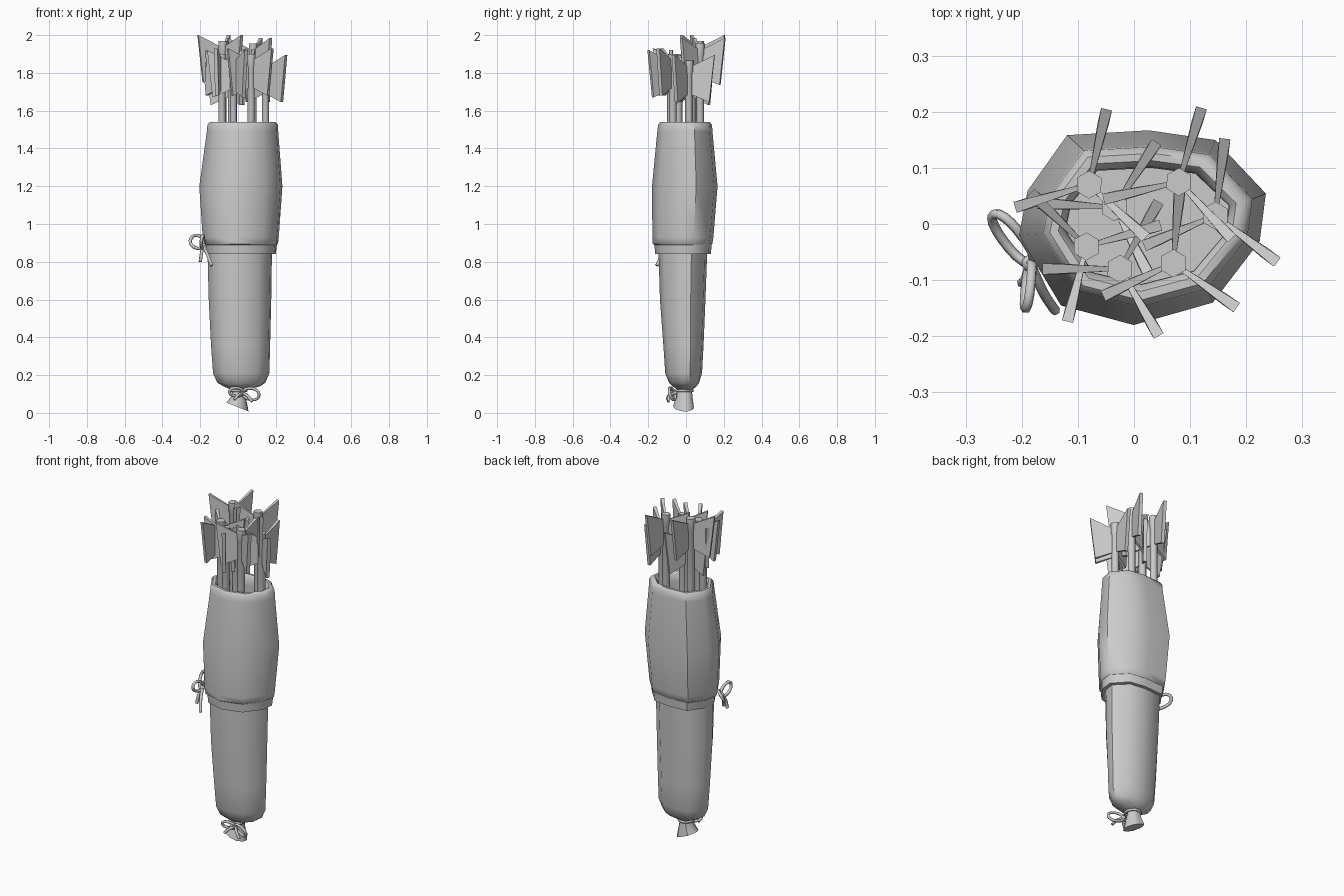
import bpy, bmesh, math
from mathutils import Vector

cube = bpy.data.objects.get("Cube")
if cube:
    bpy.data.objects.remove(cube, do_unlink=True)

grey = bpy.data.materials.new("plain_grey")
grey.use_nodes = True
grey.diffuse_color = (0.6, 0.6, 0.6, 1)
grey.node_tree.nodes["Principled BSDF"].inputs["Base Color"].default_value = grey.diffuse_color

# Irregular ten-sided cross-section, fitted to the box -1..1
OUTLINE = [(-.61, .95), (.05, 1), (.59, .9), (1, .35), (.95, -.14),
           (.57, -.77), (-.07, -1), (-.66, -.8), (-1, -.08), (-.93, .38)]


def finish(name, bm, smooth=True, angle=50):
    bmesh.ops.recalc_face_normals(bm, faces=bm.faces)
    mesh = bpy.data.meshes.new(name)
    bm.to_mesh(mesh)
    bm.free()
    mesh.materials.append(grey)
    if smooth:
        mesh.shade_smooth()
        mesh.set_sharp_from_angle(angle=math.radians(angle))
    obj = bpy.data.objects.new(name, mesh)
    bpy.context.collection.objects.link(obj)
    return obj


def bridge(bm, a, b):
    for i in range(len(a)):
        j = (i + 1) % len(a)
        bm.faces.new((a[i], a[j], b[j], b[i]))


def loft(name, rings, tilt=0):
    """Skin the outline through rings of (z, xmin, xmax, ymin, ymax)."""
    bm = bmesh.new()
    loops = []
    for z, x0, x1, y0, y1 in rings:
        loops.append([bm.verts.new(((x0 + x1) / 2 + u * (x1 - x0) / 2,
                                    (y0 + y1) / 2 + v * (y1 - y0) / 2, z))
                      for u, v in OUTLINE])
    for v in loops[0]:
        v.co.z -= tilt * v.co.x
    for a, b in zip(loops, loops[1:]):
        bridge(bm, a, b)
    bm.faces.new(loops[0])
    bm.faces.new(loops[-1])
    return finish(name, bm)


# Lower bag
loft("lower_bag", [
    (.12, -.03, .04, -.04, .03), (.14, -.075, .115, -.07, .055),
    (.16, -.11, .145, -.09, .07), (.21, -.132, .166, -.11, .085),
    (.36, -.143, .17, -.12, .093), (.6, -.155, .176, -.138, .103),
    (.87, -.162, .18, -.146, .113)])

# Gathered tail under the neck
loft("bag_tail", [
    (.03, -.062, .056, -.068, .042), (.08, -.04, .042, -.055, .035),
    (.13, -.025, .032, -.04, .03)], tilt=.4)

# Strap around the middle
loft("waist_band", [
    (.84, -.165, .2, -.163, .132), (.9, -.172, .207, -.168, .136)])

# Upper sleeve with rolled rim and hollow mouth
loft("upper_sleeve", [
    (.885, -.165, .2, -.16, .13), (.895, -.18, .212, -.176, .14),
    (.93, -.187, .216, -.178, .145), (1.2, -.205, .235, -.18, .167),
    (1.49, -.165, .213, -.152, .14), (1.525, -.162, .211, -.148, .138),
    (1.54, -.15, .197, -.136, .126), (1.54, -.135, .182, -.12, .113),
    (1.525, -.123, .17, -.108, .102), (1.48, -.122, .169, -.107, .1),
    (1.3, -.13, .175, -.115, .11)])


# Arrow shafts and their three wedge-shaped feathers
def arrow(x, y, top, turn):
    bm = bmesh.new()
    hexagon = [(math.cos(k * math.pi / 3 + .5), math.sin(k * math.pi / 3 + .5)) for k in range(6)]
    loops = [[bm.verts.new((x + r * c, y + r * s, z)) for c, s in hexagon]
             for r, z in ((.021, 1.25), (.021, top - .07), (.025, top - .06), (.025, top))]
    for a, b in zip(loops, loops[1:]):
        bridge(bm, a, b)
    bm.faces.new(loops[0])
    bm.faces.new(loops[-1])
    finish("arrow_shaft", bm, angle=65)

    bm = bmesh.new()
    for k in range(3):
        a = math.radians(turn + 120 * k)
        out, side = Vector((math.cos(a), math.sin(a), 0)), Vector((-math.sin(a), math.cos(a), 0))
        sides = []
        for sign in (-1, 1):
            sides.append([bm.verts.new(Vector((x, y, top + dz)) + out * r + side * sign * w)
                          for r, dz, w in ((.015, -.18, .004), (.11, -.22, .01),
                                           (.138, .03, .01), (.015, -.03, .004))])
        bridge(bm, *sides)
        for s in sides:
            bm.faces.new(s)
    finish("arrow_feathers", bm, smooth=False)


for spec in [(-.08, .07, 1.97, 77), (.08, .075, 1.955, 73), (.145, .015, 1.865, 83),
             (.07, -.07, 1.9, 85), (-.025, -.08, 1.89, 60), (-.085, -.04, 1.9, 16),
             (-.035, .03, 1.85, 57)]:
    arrow(*spec)


# Cord bows: two closed loops, two loose ends and a knot
def cord(name, points, closed, radius):
    curve = bpy.data.curves.new(name, "CURVE")
    curve.dimensions = "3D"
    curve.bevel_depth = radius
    curve.bevel_resolution = 1
    curve.resolution_u = 4
    curve.use_fill_caps = True
    spline = curve.splines.new("BEZIER")
    spline.bezier_points.add(len(points) - 1)
    for p, co in zip(spline.bezier_points, points):
        p.co = co
        p.handle_left_type = p.handle_right_type = "AUTO"
    spline.use_cyclic_u = closed
    curve.materials.append(grey)
    bpy.context.collection.objects.link(bpy.data.objects.new(name, curve))


def bow(name, knot, loops, ends, radius):
    knot = Vector(knot)
    for tip, width in loops:
        tip, width = Vector(tip), Vector(width)
        middle = knot.lerp(tip, .6)
        cord(name + "_loop", [knot, middle + width, tip, middle - width], True, radius)
    for end in ends:
        end = Vector(end)
        cord(name + "_end", [knot, knot.lerp(end, .5) + Vector((0, -.008, .008)), end], False, radius)
    bm = bmesh.new()
    bmesh.ops.create_icosphere(bm, subdivisions=2, radius=radius * 1.7)
    bmesh.ops.translate(bm, verts=bm.verts, vec=knot)
    finish(name + "_knot", bm)


bow("side_bow", (-.185, -.07, .885),
    [((-.248, .018, .925), (.012, .01, .03)), ((-.192, -.15, .925), (.004, 0, .03))],
    [(-.2, -.105, .8), (-.14, -.155, .78)], .009)
bow("bottom_bow", (.025, -.06, .105),
    [((.112, -.085, .095), (0, -.01, .03)), ((-.045, -.085, .115), (0, -.01, .022))],
    [(-.02, -.1, .07), (.075, -.095, .06)], .008)

# Cord wound around the neck
cord("neck_cord", [(.04 * math.cos(k * math.pi / 4) + .003,
                    .042 * math.sin(k * math.pi / 4) - .008, .118) for k in range(8)], True, .008)
